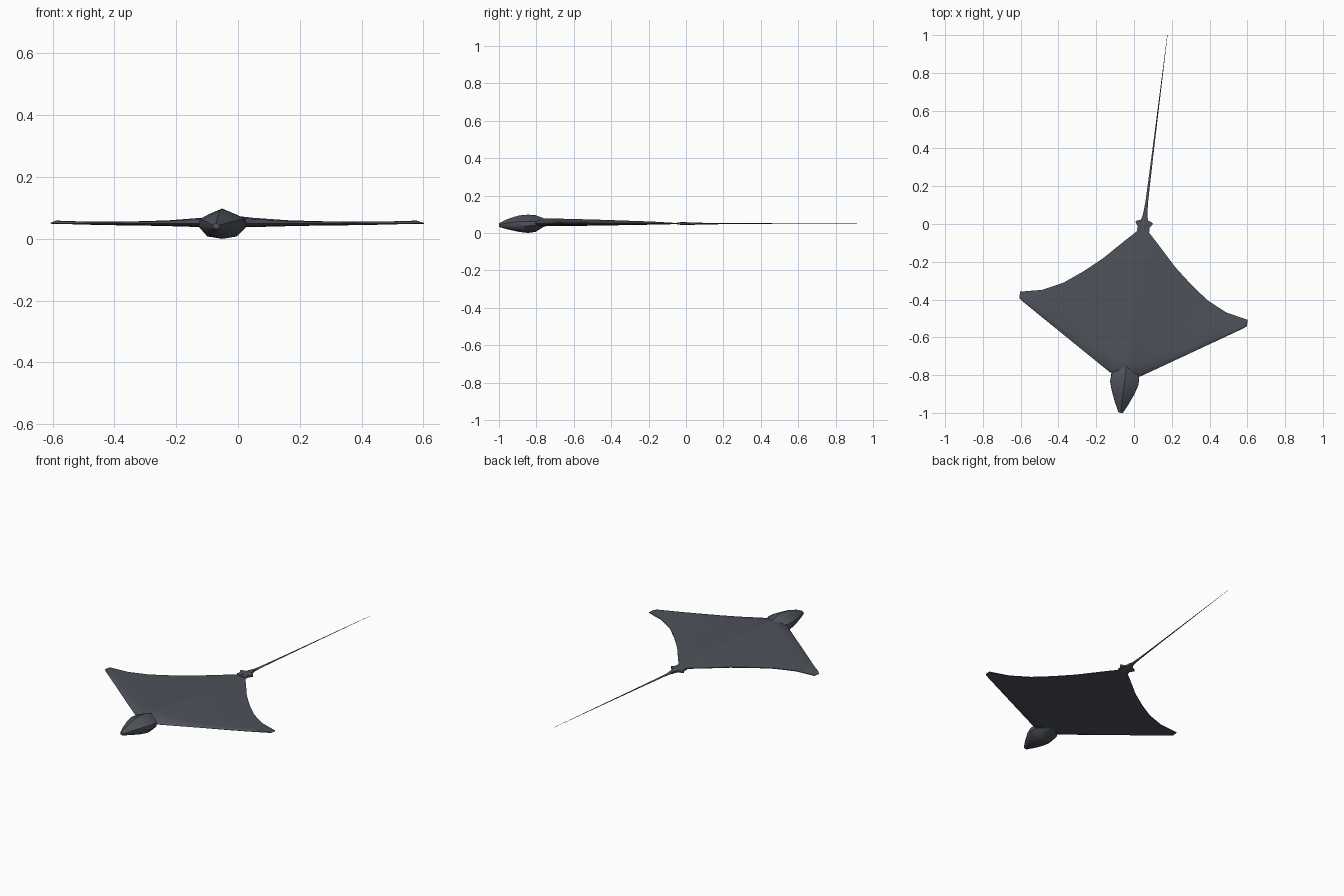
import bpy, bmesh, math

cube = bpy.data.objects.get("Cube")
if cube:
    bpy.data.objects.remove(cube, do_unlink=True)

SLATE = (0.075, 0.084, 0.102)
mat = bpy.data.materials.new("slate_grey")
mat.use_nodes = True
mat.diffuse_color = (*SLATE, 1)
bsdf = mat.node_tree.nodes["Principled BSDF"]
bsdf.inputs["Base Color"].default_value = (*SLATE, 1)
bsdf.inputs["Roughness"].default_value = 0.8

TURN = -math.radians(7.05)   # the animal swims slightly askew
ORIGIN = (0.053, 0, 0)
MID = 0.05                   # height of the fin plane


def loft(name, rings, angle=35):
    """Skin closed rings of equal size and cap both ends."""
    bm = bmesh.new()
    loops = [[bm.verts.new(p) for p in ring] for ring in rings]
    for a, b in zip(loops, loops[1:]):
        for i in range(len(a)):
            j = (i + 1) % len(a)
            bm.faces.new((a[i], a[j], b[j], b[i]))
    bm.faces.new(loops[0])
    bm.faces.new(loops[-1])
    bmesh.ops.recalc_face_normals(bm, faces=bm.faces)
    mesh = bpy.data.meshes.new(name)
    bm.to_mesh(mesh)
    bm.free()
    mesh.materials.append(mat)
    obj = bpy.data.objects.new(name, mesh)
    bpy.context.collection.objects.link(obj)
    obj.location = ORIGIN
    obj.rotation_euler.z = TURN
    bpy.ops.object.select_all(action="DESELECT")
    obj.select_set(True)
    bpy.context.view_layer.objects.active = obj
    bpy.ops.object.shade_smooth_by_angle(angle=math.radians(angle))
    return obj


# Wing disc: chord sections (span, leading edge, trailing edge, rise, depth)
stations = [
    (0, -0.83, -0.025, 0.028, 0.014),
    (0.027, -0.825, -0.037, 0.025, 0.013),
    (0.085, -0.80, -0.095, 0.018, 0.012),
    (0.194, -0.732, -0.208, 0.010, 0.009),
    (0.29, -0.672, -0.29, 0.007, 0.007),
    (0.384, -0.613, -0.36, 0.006, 0.006),
    (0.491, -0.546, -0.412, 0.006, 0.004),
    (0.588, -0.485, -0.432, 0.009, 0.001),
    (0.607, -0.470, -0.436, 0.002, 0.001),
]
# Fraction of the chord and share of the thickness there
chord = [(0.035, 0.8), (0.12, 1), (0.45, 0.75), (0.8, 0.4)]


def wing_ring(side, u, lead, trail, rise, depth):
    along = lambda f: lead + (trail - lead) * f
    top = [(side * u, along(f), MID + rise * h) for f, h in chord]
    low = [(side * u, along(f), MID - depth * h) for f, h in reversed(chord)]
    rear = [(side * u, trail, MID + 0.002), (side * u, trail, MID - 0.002)]
    return [(side * u, lead, MID)] + top + rear + low


rings = [wing_ring(-1, *s) for s in reversed(stations)]
rings += [wing_ring(1, *s) for s in stations[1:]]
loft("wing_disc", rings)

# Head: ridged above, rounded below (position, half width, top, side, bottom)
head = [
    (-1.007, 0.012, 0.052, 0.042, 0.032),
    (-0.96, 0.036, 0.075, 0.046, 0.019),
    (-0.90, 0.062, 0.094, 0.049, 0.006),
    (-0.85, 0.078, 0.098, 0.051, 0.0),
    (-0.81, 0.077, 0.095, 0.051, 0.006),
    (-0.765, 0.045, 0.078, 0.051, 0.034),
    (-0.70, 0.015, 0.068, 0.051, 0.046),
]


def head_ring(v, w, top, side, low):
    half = [(0.55, side + (top - side) * 0.62), (0.95, side + (top - side) * 0.25),
            (0.97, side + (low - side) * 0.25), (0.62, side + (low - side) * 0.85)]
    right = [(w * x, v, z) for x, z in half]
    left = [(-x, y, z) for x, y, z in reversed(right)]
    return [(0, v, top)] + right + [(0, v, low)] + left


loft("head", [head_ring(*h) for h in head], 40)

# Pelvic fins: a small flat star at the tail root
outline = [(0.024, -0.045), (0.034, -0.035), (0.031, -0.018), (0.047, 0.006),
           (0.040, 0.013), (0.019, 0.021), (0.007, 0.065)]
outline += [(-x, y) for x, y in reversed(outline)]
loft("pelvic_fins", [[(x, y, MID + dz) for x, y in outline] for dz in (-0.005, 0.006)])

# Whip tail
tail = [(-0.03, 0.016), (0.04, 0.012), (0.12, 0.007), (0.35, 0.0045), (1.007, 0.0008)]
loft("tail", [[(r * math.cos(k * math.pi / 3), v, MID + 0.6 * r * math.sin(k * math.pi / 3))
               for k in range(6)] for v, r in tail], 70)
